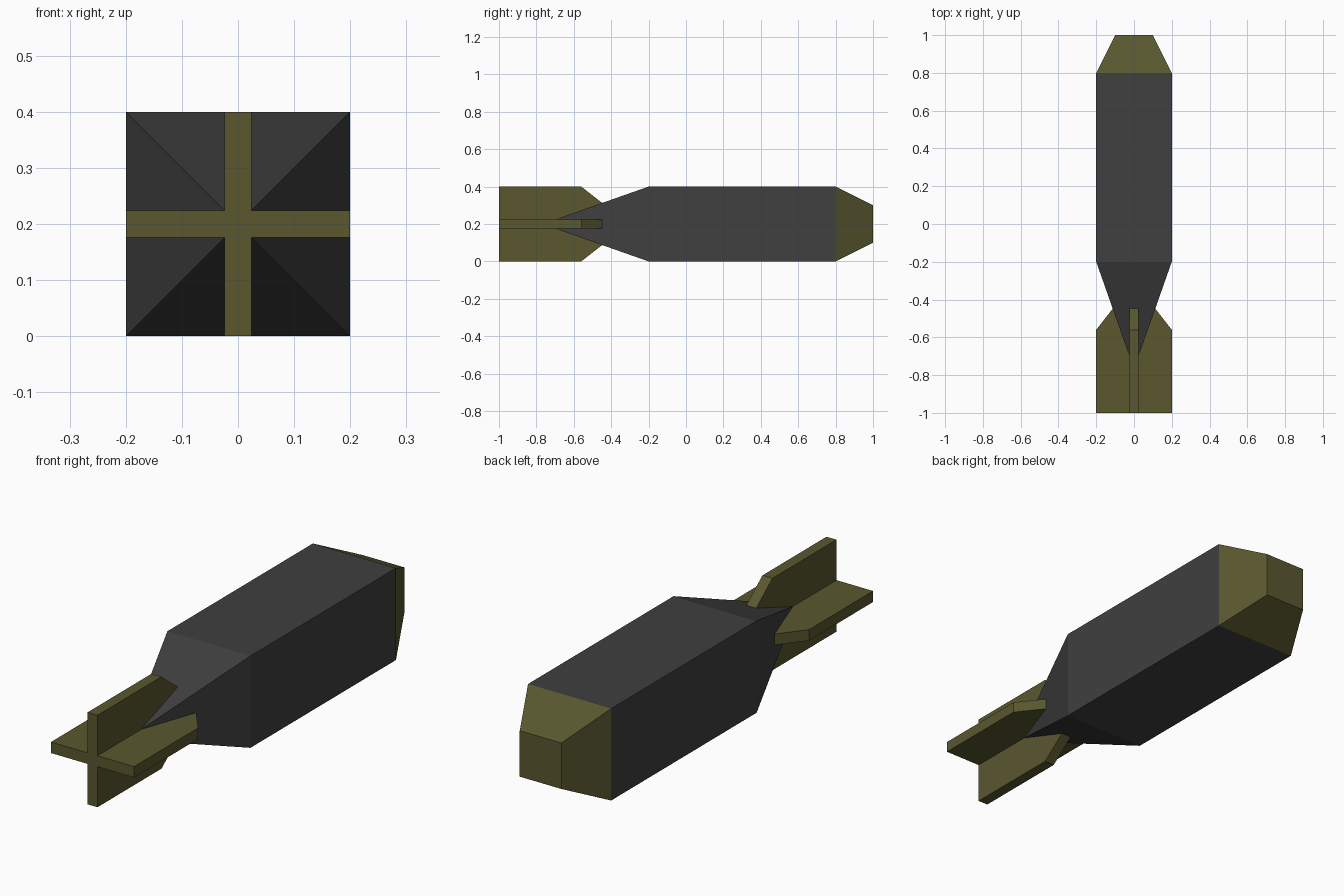
import bpy

if "Cube" in bpy.data.objects:
    bpy.data.objects.remove(bpy.data.objects["Cube"])

CENTRE_Z = 0.2
FIN_HALF = 0.024


def material(name, rgb):
    m = bpy.data.materials.new(name)
    m.diffuse_color = (*rgb, 1)
    m.use_nodes = True
    m.node_tree.nodes["Principled BSDF"].inputs["Base Color"].default_value = m.diffuse_color
    return m


olive = material("olive", (0.1, 0.095, 0.028))
charcoal = material("charcoal", (0.05, 0.05, 0.05))


def make(name, verts, faces, mat):
    me = bpy.data.meshes.new(name)
    me.from_pydata(verts, [], faces)
    me.materials.append(mat)
    ob = bpy.data.objects.new(name, me)
    ob.location.z = CENTRE_Z
    bpy.context.collection.objects.link(ob)
    return ob


def loft(name, sections, mat, cap_start=False, cap_end=False):
    """Square rings along y, given as (y, half width)."""
    verts = [(sx * h, y, sz * h) for y, h in sections
             for sx, sz in ((-1, -1), (1, -1), (1, 1), (-1, 1))]
    faces = [(4 * r + i, 4 * r + (i + 1) % 4, 4 * r + 4 + (i + 1) % 4, 4 * r + 4 + i)
             for r in range(len(sections) - 1) for i in range(4)]
    if cap_start:
        faces.append((3, 2, 1, 0))
    if cap_end:
        n = 4 * (len(sections) - 1)
        faces.append((n, n + 1, n + 2, n + 3))
    return make(name, verts, faces, mat)


def plate(name, outline, place):
    """Extrude a (y, r) outline to the fin thickness; place maps (t, y, r) to xyz."""
    n = len(outline)
    verts = [place(t, y, r) for t in (-FIN_HALF, FIN_HALF) for y, r in outline]
    faces = [tuple(range(n))[::-1], tuple(range(n, 2 * n))]
    faces += [(i, (i + 1) % n, n + (i + 1) % n, n + i) for i in range(n)]
    ob = make(name, verts, faces, olive)
    # consistent outward normals
    import bmesh
    bm = bmesh.new()
    bm.from_mesh(ob.data)
    bmesh.ops.recalc_face_normals(bm, faces=bm.faces)
    bm.to_mesh(ob.data)
    bm.free()
    return ob


# Casing with tapered tail, and blunt nose
loft("body", [(-0.7, 0.024), (-0.2, 0.2), (0.8, 0.2)], charcoal, cap_start=True)
loft("nose", [(0.8, 0.2), (1.0, 0.1)], olive, cap_end=True)

# Upright tail fin through the centre
edge = [(-1.0, 0.2), (-0.56, 0.2), (-0.445, 0.11)]
plate("upright_fin", edge + [(y, -r) for y, r in reversed(edge)],
      lambda t, y, r: (t, y, r))

# Side fins butted against the upright fin
for label, s in (("left", -1), ("right", 1)):
    plate(label + "_fin", edge + [(-0.445, FIN_HALF), (-1.0, FIN_HALF)],
          lambda t, y, r: (s * r, y, t))
